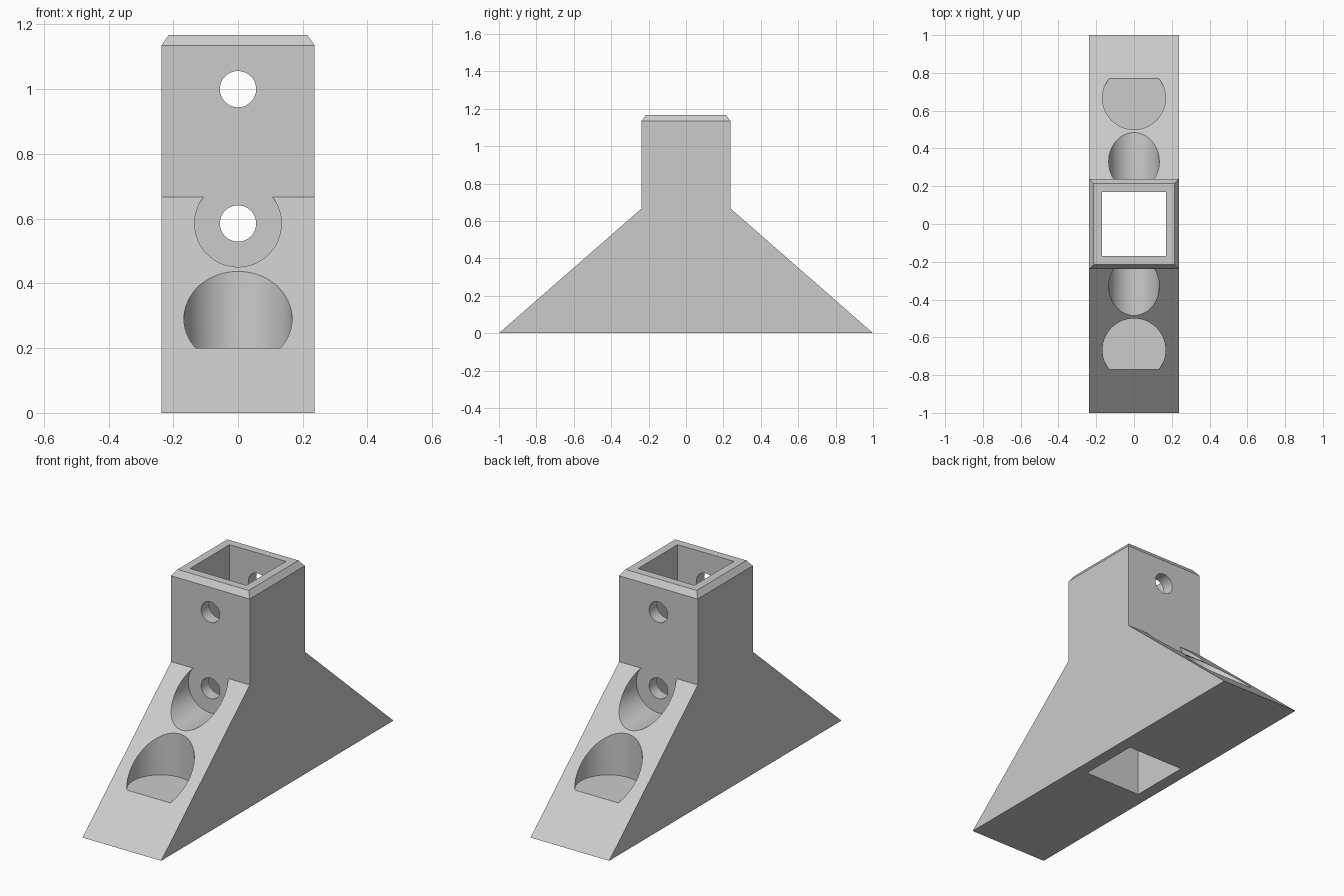
import bpy, bmesh, math
from mathutils import Vector

cube = bpy.data.objects.get("Cube")
if cube:
    bpy.data.objects.remove(cube)

HALF = 0.237        # half width of the body and post
SHOULDER = 0.667    # height where the slopes meet the post
TOP = 1.167
CHAMFER = 0.032

grey = bpy.data.materials.new("light_grey")
grey.use_nodes = True
colour = (0.6, 0.6, 0.6, 1)
grey.diffuse_color = colour
grey.node_tree.nodes["Principled BSDF"].inputs["Base Color"].default_value = colour


def add_object(name, bm):
    mesh = bpy.data.meshes.new(name)
    bmesh.ops.recalc_face_normals(bm, faces=bm.faces)
    bm.to_mesh(mesh)
    bm.free()
    mesh.materials.append(grey)
    obj = bpy.data.objects.new(name, mesh)
    bpy.context.collection.objects.link(obj)
    return obj


def cut_cylinder(name, start, end, radius):
    """Cut a round hole whose axis runs from start to end."""
    start, end = Vector(start), Vector(end)
    axis = end - start
    bm = bmesh.new()
    bmesh.ops.create_cone(bm, cap_ends=True, segments=64, radius1=radius,
                          radius2=radius, depth=axis.length)
    matrix = axis.to_track_quat('Z', 'Y').to_matrix().to_4x4()
    matrix.translation = (start + end) / 2
    bm.transform(matrix)
    cut(add_object(name, bm))


def cut(cutter):
    cutter.hide_render = True
    mod = body.modifiers.new(cutter.name, 'BOOLEAN')
    mod.operation = 'DIFFERENCE'
    mod.solver = 'EXACT'
    mod.object = cutter
    cutters.append(cutter)


# Sloped foot and post: side profile extruded across the width
bm = bmesh.new()
profile = [(-1, 0), (1, 0), (HALF, SHOULDER), (HALF, TOP - CHAMFER),
           (-HALF, TOP - CHAMFER), (-HALF, SHOULDER)]
side = bm.faces.new([bm.verts.new((-HALF, y, z)) for y, z in profile])
ext = bmesh.ops.extrude_face_region(bm, geom=[side])
bmesh.ops.translate(bm, vec=(2 * HALF, 0, 0),
                    verts=[v for v in ext["geom"] if isinstance(v, bmesh.types.BMVert)])
bmesh.ops.recalc_face_normals(bm, faces=bm.faces)

# Chamfered rim on top of the post
rim = max(bm.faces, key=lambda f: f.calc_center_median().z)
bmesh.ops.inset_region(bm, faces=[rim], thickness=CHAMFER, depth=0)
for v in rim.verts:
    v.co.z = TOP
body = add_object("bracket_body", bm)
cutters = []

# Square socket right through the post
bm = bmesh.new()
bmesh.ops.create_cube(bm, size=1)
bmesh.ops.scale(bm, vec=(0.34, 0.34, 3), verts=bm.verts)
cut(add_object("socket_cutter", bm))

# Cross holes through the post, front to back
for name, z in (("upper_cross_hole", 1.0), ("lower_cross_hole", 0.585)):
    cut_cylinder(name, (0, -1.5, z), (0, 1.5, z), 0.056)

# Counterbores and foot screw holes on both slopes
for name, s in (("front", -1), ("back", 1)):
    y = s * 0.667
    cut_cylinder(name + "_cross_counterbore", (0, s * HALF, 0.585), (0, s * 1.5, 0.585), 0.134)
    cut_cylinder(name + "_foot_counterbore", (0, y, 0.2), (0, y, 1.5), 0.167)
    cut_cylinder(name + "_foot_hole", (0, y, -0.5), (0, y, 0.5), 0.09)

# Bake the cuts, drop the cutters, smooth only the bores
bpy.context.view_layer.objects.active = body
for obj in bpy.context.selected_objects:
    obj.select_set(False)
body.select_set(True)
for mod in list(body.modifiers):
    bpy.ops.object.modifier_apply(modifier=mod.name)
for cutter in cutters:
    bpy.data.objects.remove(cutter)
bpy.ops.object.shade_smooth_by_angle(angle=math.radians(30))
